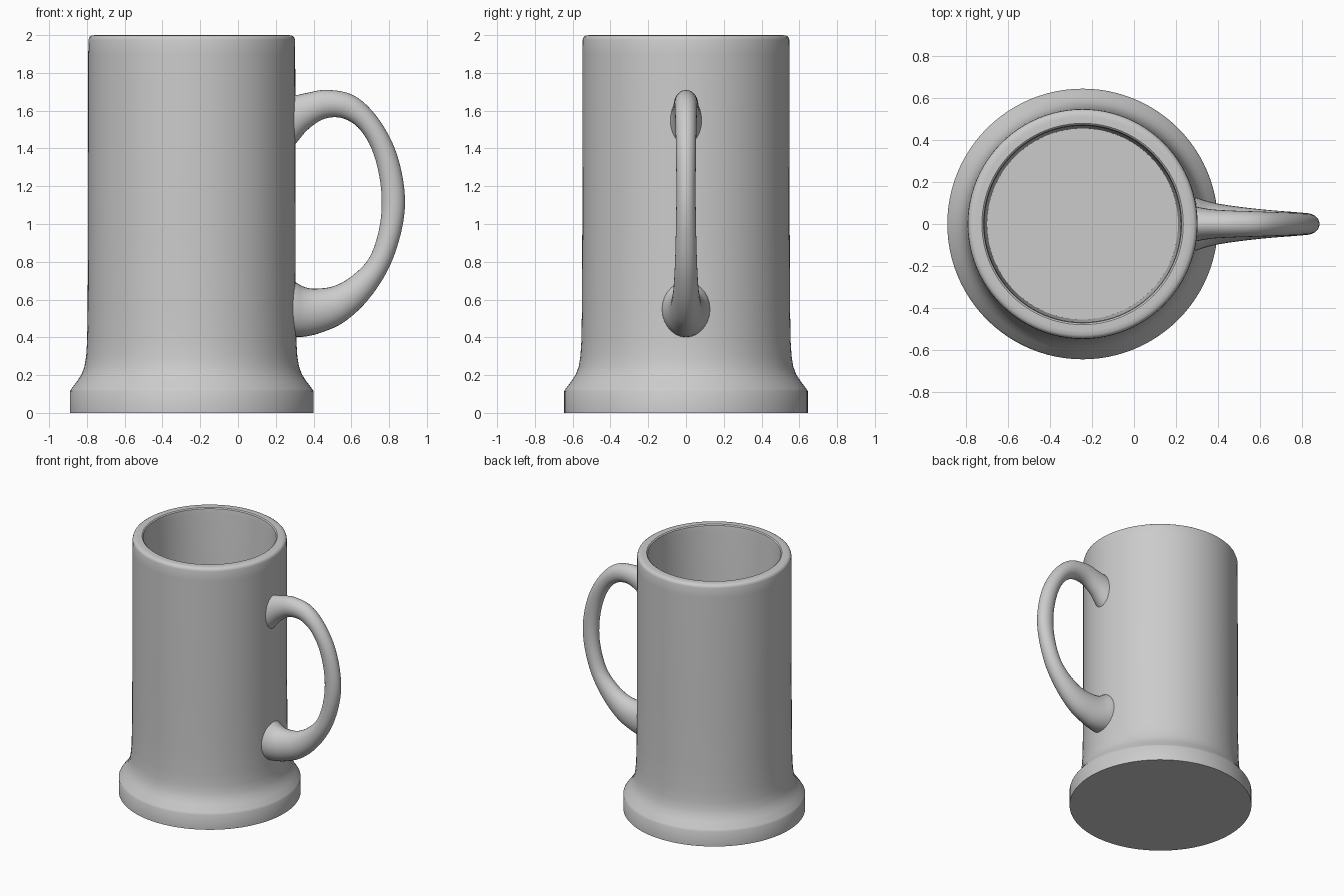
import bpy, bmesh, math
from mathutils import Vector

if "Cube" in bpy.data.objects:
    bpy.data.objects.remove(bpy.data.objects["Cube"])

SEG = 96
CX = -0.245  # axis of the cup


def finish(name, bm, angle):
    bmesh.ops.recalc_face_normals(bm, faces=bm.faces)
    me = bpy.data.meshes.new(name)
    bm.to_mesh(me)
    bm.free()
    ob = bpy.data.objects.new(name, me)
    bpy.context.collection.objects.link(ob)
    bpy.ops.object.select_all(action='DESELECT')
    ob.select_set(True)
    bpy.context.view_layer.objects.active = ob
    bpy.ops.object.shade_smooth_by_angle(angle=math.radians(angle))
    return ob


def skin(rings):
    """Bridge closed rings of points and cap both ends."""
    bm = bmesh.new()
    loops = [[bm.verts.new(p) for p in r] for r in rings]
    for a, b in zip(loops, loops[1:]):
        n = len(a)
        for i in range(n):
            j = (i + 1) % n
            bm.faces.new((a[i], a[j], b[j], b[i]))
    bm.faces.new(loops[0])
    bm.faces.new(loops[-1])
    return bm


def smooth_path(pts, steps):
    """Catmull-Rom interpolation of control rows."""
    v = [Vector(p) for p in pts]
    v = [2 * v[0] - v[1]] + v + [2 * v[-1] - v[-2]]
    out = []
    for a, b, c, d in zip(v, v[1:], v[2:], v[3:]):
        for s in range(steps):
            t = s / steps
            out.append(0.5 * (2 * b + (c - a) * t + (2 * a - 5 * b + 4 * c - d) * t * t
                              + (3 * b - a - 3 * c + d) * t ** 3))
    return out + [v[-2]]


# Cup: flared foot, straight wall, rounded rim, hollow inside
profile = [(0.645, 0), (0.645, 0.115), (0.637, 0.128), (0.605, 0.17), (0.583, 0.205),
           (0.568, 0.245), (0.559, 0.30), (0.554, 0.38), (0.551, 0.55), (0.549, 1.0),
           (0.548, 1.9), (0.547, 1.975), (0.542, 1.99), (0.53, 1.998), (0.51, 2.0),
           (0.48, 2.0), (0.472, 1.993), (0.468, 1.96), (0.455, 0.13)]
rings = [[(CX + r * math.cos(2 * math.pi * i / SEG), r * math.sin(2 * math.pi * i / SEG), z)
          for i in range(SEG)] for r, z in profile]
finish("cup_body", skin(rings), 40)

# Handle: each row is outer edge (x, z), inner edge (x, z); second list is half width in y
edges = [((0.25, 1.675), (0.25, 1.38)), ((0.30, 1.68), (0.30, 1.42)),
         ((0.37, 1.695), (0.37, 1.50)), ((0.47, 1.71), (0.46, 1.558)),
         ((0.61, 1.682), (0.56, 1.558)), ((0.73, 1.575), (0.65, 1.495)),
         ((0.83, 1.40), (0.72, 1.365)), ((0.88, 1.19), (0.758, 1.18)),
         ((0.873, 1.00), (0.752, 1.00)), ((0.805, 0.78), (0.70, 0.83)),
         ((0.69, 0.60), (0.61, 0.73)), ((0.56, 0.48), (0.51, 0.672)),
         ((0.44, 0.425), (0.41, 0.658)), ((0.36, 0.405), (0.35, 0.667)),
         ((0.30, 0.40), (0.30, 0.695)), ((0.25, 0.39), (0.25, 0.72))]
widths = [0.095, 0.082, 0.07, 0.064, 0.06, 0.056, 0.053, 0.051,
          0.053, 0.058, 0.066, 0.078, 0.093, 0.108, 0.125, 0.135]
outer = smooth_path([(o[0], w, o[1]) for (o, _), w in zip(edges, widths)], 5)
inner = smooth_path([(i[0], w, i[1]) for (_, i), w in zip(edges, widths)], 5)
rings = []
for o, i in zip(outer, inner):
    mid, half = (o + i) / 2, (o - i) / 2
    ring = []
    for k in range(28):
        a = 2 * math.pi * k / 28
        ring.append((mid.x + half.x * math.cos(a), o.y * math.sin(a), mid.z + half.z * math.cos(a)))
    rings.append(ring)
finish("handle", skin(rings), 60)
